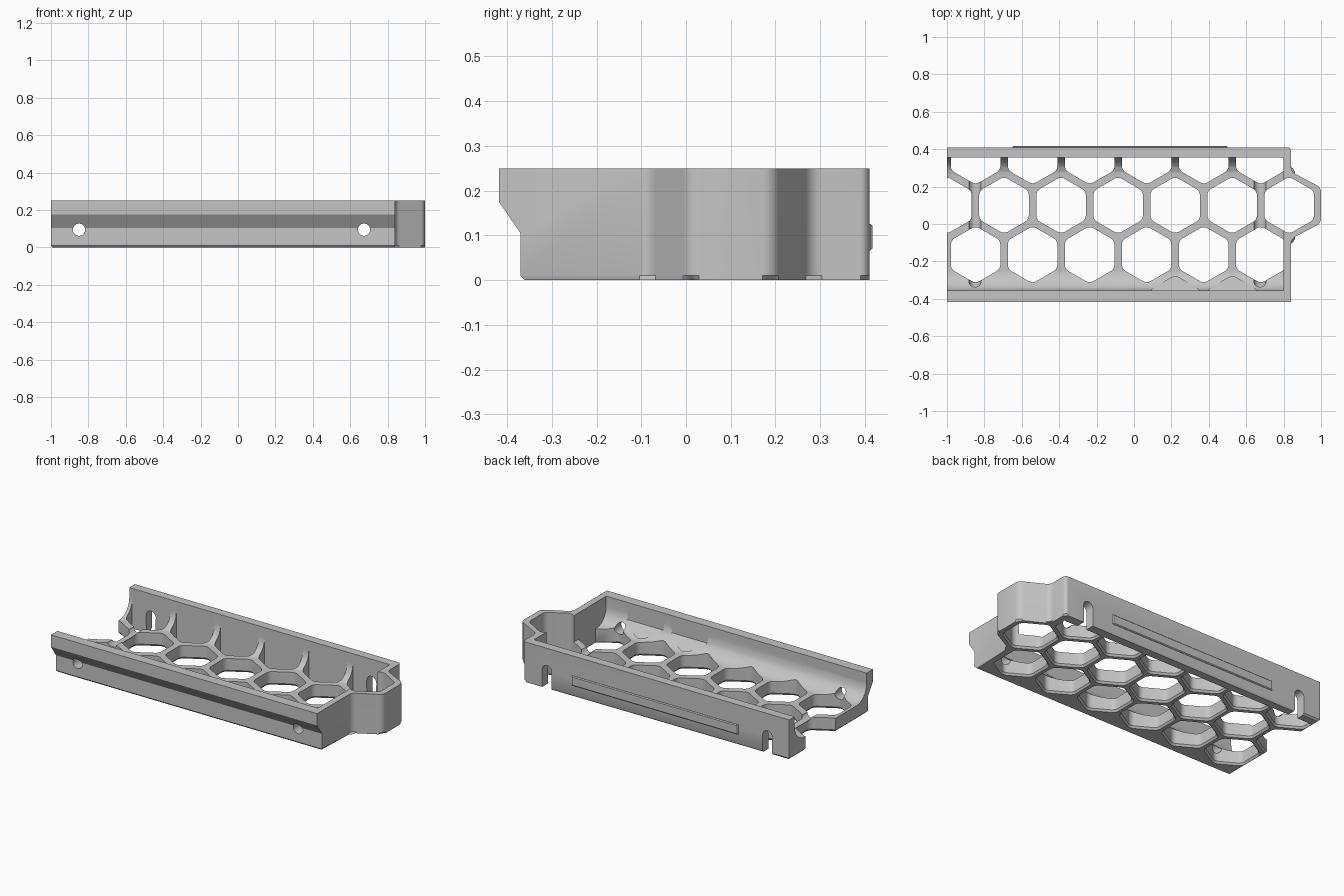
import bpy, bmesh, math
from mathutils import Vector

if "Cube" in bpy.data.objects:
    bpy.data.objects.remove(bpy.data.objects["Cube"])

PITCH = 0.305                 # honeycomb spacing
ROW = PITCH * math.sqrt(3) / 2
FLAT = 0.1325                 # half width of a hole
FLOOR, TOP = 0.085, 0.25      # rib height and wall height
INNER = 0.355                 # inner face of the long walls
MID_Y = 0.1                   # main honeycomb row
SCREWS = (-0.85, 0.674)

grey = bpy.data.materials.new("light_grey_plastic")
grey.use_nodes = True
colour = (0.56, 0.56, 0.56, 1)
grey.diffuse_color = colour
grey.node_tree.nodes["Principled BSDF"].inputs["Base Color"].default_value = colour


def rounded(points, radii, steps=4):
    """Round polygon corners, one radius per corner."""
    out = []
    n = len(points)
    for i, r in enumerate(radii):
        p = Vector(points[i])
        if r == 0:
            out.append(p)
            continue
        a = (Vector(points[i - 1]) - p).normalized()
        b = (Vector(points[(i + 1) % n]) - p).normalized()
        half = a.angle(b) / 2
        centre = p + (a + b).normalized() * r / math.sin(half)
        start = p + a * r / math.tan(half) - centre
        end = p + b * r / math.tan(half) - centre
        for k in range(steps + 1):
            out.append(centre + start.lerp(end, k / steps).normalized() * r)
    return out


def loft(bm, rings):
    """Closed solid through equal-length rings of 3D points."""
    rows = [[bm.verts.new(p) for p in ring] for ring in rings]
    n = len(rows[0])
    for low, high in zip(rows, rows[1:]):
        for i in range(n):
            j = (i + 1) % n
            bm.faces.new((low[i], low[j], high[j], high[i]))
    bm.faces.new(rows[0][::-1])
    bm.faces.new(rows[-1])


def along_x(bm, profile, x0, x1):
    loft(bm, [[(x, y, z) for y, z in profile] for x in (x0, x1)])


def along_y(bm, profile, y0, y1):
    loft(bm, [[(x, y, z) for x, z in profile] for y in (y0, y1)])


def make(name, bm):
    bmesh.ops.recalc_face_normals(bm, faces=bm.faces)
    mesh = bpy.data.meshes.new(name)
    bm.to_mesh(mesh)
    bm.free()
    mesh.materials.append(grey)
    ob = bpy.data.objects.new(name, mesh)
    bpy.context.collection.objects.link(ob)
    return ob


def combine(target, bm, operation="DIFFERENCE"):
    tool = make("helper", bm)
    mod = target.modifiers.new("cut", "BOOLEAN")
    mod.object, mod.operation, mod.solver = tool, operation, "EXACT"
    bpy.context.view_layer.objects.active = target
    bpy.ops.object.modifier_apply(modifier=mod.name)
    bpy.data.objects.remove(tool)


corner = FLAT * 2 / math.sqrt(3)
hexagon = rounded([(corner * math.sin(math.radians(60 * k)),
                    corner * math.cos(math.radians(60 * k)))
                   for k in range(6)], [0.04] * 6)

# Outer block, with the last cell bulging out of the right end
outline = rounded([(-1, -0.37), (0.84, -0.37), (0.84, -0.08), (1, 0.005),
                   (1, 0.195), (0.84, 0.28), (0.84, 0.41), (-1, 0.41)],
                  [0, 0, 0.04, 0.04, 0.04, 0.04, 0.02, 0])
bm = bmesh.new()
loft(bm, [[(x, y, z) for x, y in outline] for z in (0, TOP)])
base_edges = [e for e in bm.edges if all(v.co.z < 0.001 for v in e.verts)]
bmesh.ops.bevel(bm, geom=base_edges, offset=0.01, segments=1, affect="EDGES")
tray = make("honeycomb_tray", bm)

# Overhanging lip along the front wall
bm = bmesh.new()
along_x(bm, [(-0.418, TOP), (-0.418, 0.175), (-0.37, 0.105),
             (-0.36, 0.105), (-0.36, TOP)], -1, 0.84)
combine(tray, bm, "UNION")

# Trough with filleted lower corners, open at the left end
fillet = 0.1
arc = [(INNER - fillet + fillet * math.cos(math.radians(a)),
        FLOOR + fillet - fillet * math.sin(math.radians(a)))
       for a in range(0, 91, 15)]
trough = [(INNER, 0.4)] + arc + [(-y, z) for y, z in reversed(arc)] + [(-INNER, 0.4)]
bm = bmesh.new()
along_x(bm, trough, -1.2, 0.8)
combine(tray, bm)

# Honeycomb holes: main row, front row, and the row cut off by the back wall
bm = bmesh.new()
for row, first, count in ((0, -1.0, 7), (-1, -0.847, 6), (1, -0.847, 6)):
    cy = MID_Y + row * ROW
    for i in range(count):
        cx = first + i * PITCH
        height = 0.24 if row else 0.4
        # Cells beside the right wall stop at its inner face
        limit = 0.8 if row else 2
        loft(bm, [[(min(cx + x * grow, limit), min(cy + y * grow, INNER), z)
                   for x, y in hexagon]
                  for z, grow in ((-0.01, 1.12), (0.012, 1), (height, 1))])
combine(tray, bm)

# Scalloped pockets with sloping bottoms along the front wall
bm = bmesh.new()
for i in range(6):
    cx, cy = -1.0 + i * PITCH, MID_Y - 2 * ROW
    plan = [(cx + x, max(cy + y, -INNER)) for x, y in hexagon]
    loft(bm, [[(x, y, 0.06 + (-0.28 - y) * 1.1) for x, y in plan],
              [(x, y, 0.23) for x, y in plan]])
combine(tray, bm)

# Screw holes through the front, and arched slots in the back wall
circle = [(math.cos(math.radians(a)) * 0.033, math.sin(math.radians(a)) * 0.033)
          for a in range(0, 360, 15)]
bm = bmesh.new()
for sx in SCREWS:
    along_y(bm, [(sx + x, 0.095 + z) for x, z in circle], -0.5, 0.32)
    along_y(bm, [(sx + x, 0.11 + z if z > -0.001 else -0.1 + z)
                 for x, z in circle], 0.33, 0.5)
combine(tray, bm)

# Raised strip on the back, with chamfered edges
bm = bmesh.new()
loft(bm, [[(-0.075 + sx * (0.575 - inset), y, 0.096 + sz * (0.03 - inset))
           for sx, sz in ((-1, -1), (1, -1), (1, 1), (-1, 1))]
          for y, inset in ((0.409, 0), (0.412, 0), (0.417, 0.005))])
make("back_strip", bm)

bpy.ops.object.select_all(action="DESELECT")
tray.select_set(True)
bpy.context.view_layer.objects.active = tray
bpy.ops.object.shade_smooth_by_angle(angle=math.radians(30))
